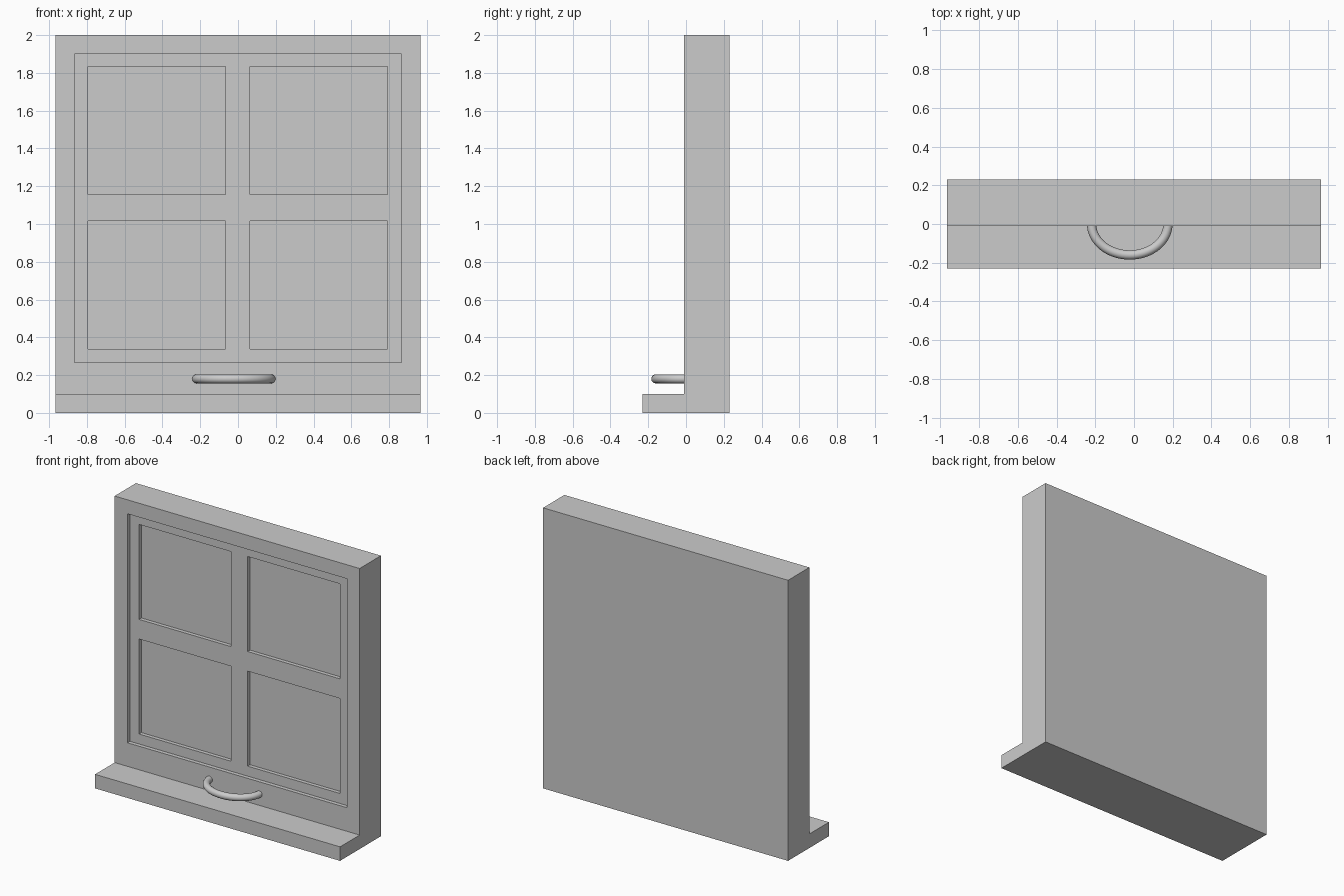
import bpy, bmesh
from math import sin, cos, pi

if "Cube" in bpy.data.objects:
    bpy.data.objects.remove(bpy.data.objects["Cube"])

HALF_W = 0.966
WALL_Y = -0.01      # front plane of the frame
SASH_Y = 0.018      # recessed sash plane
PANE_Y = 0.045      # recessed pane plane


def mesh_object(name, bm):
    bmesh.ops.recalc_face_normals(bm, faces=bm.faces)
    mesh = bpy.data.meshes.new(name)
    bm.to_mesh(mesh)
    bm.free()
    obj = bpy.data.objects.new(name, mesh)
    bpy.context.collection.objects.link(obj)
    return obj


def add_box(bm, x0, x1, y0, y1, z0, z1):
    verts = bmesh.ops.create_cube(bm, size=1)["verts"]
    for v in verts:
        v.co = (x1 if v.co.x > 0 else x0,
                y1 if v.co.y > 0 else y0,
                z1 if v.co.z > 0 else z0)


def cut(obj, cutter):
    cutter.hide_render = True
    mod = obj.modifiers.new("cut", "BOOLEAN")
    mod.operation = "DIFFERENCE"
    mod.solver = "EXACT"
    mod.object = cutter
    bpy.context.view_layer.objects.active = obj
    bpy.ops.object.modifier_apply(modifier=mod.name)
    bpy.data.objects.remove(cutter, do_unlink=True)


# Frame and sill: one L-shaped side profile swept across the width
profile = [(-0.23, 0), (0.23, 0), (0.23, 2), (WALL_Y, 2), (WALL_Y, 0.1), (-0.23, 0.1)]
bm = bmesh.new()
side = bm.faces.new([bm.verts.new((-HALF_W, y, z)) for y, z in profile])
swept = bmesh.ops.extrude_face_region(bm, geom=[side], use_keep_orig=True)["geom"]
bmesh.ops.translate(bm, vec=(2 * HALF_W, 0, 0),
                    verts=[g for g in swept if isinstance(g, bmesh.types.BMVert)])
frame = mesh_object("window_frame", bm)

# Sash recess
bm = bmesh.new()
add_box(bm, -0.865, 0.865, -0.1, SASH_Y, 0.268, 1.90)
cut(frame, mesh_object("sash_cutter", bm))

# Four pane recesses
bm = bmesh.new()
for x0, x1 in ((-0.793, -0.066), (0.064, 0.791)):
    for z0, z1 in ((0.339, 1.016), (1.156, 1.833)):
        add_box(bm, x0, x1, -0.1, PANE_Y, z0, z1)
cut(frame, mesh_object("pane_cutter", bm))

# Handle: half-ellipse tube running into the frame
SEGMENTS, SIDES = 32, 16
CX, CZ, A, B, R = -0.022, 0.18, 0.197, 0.16, 0.024
bm = bmesh.new()
rings = []
for i in range(SEGMENTS + 1):
    t = pi + pi * i / SEGMENTS
    ring = []
    for j in range(SIDES):
        p = 2 * pi * j / SIDES
        k = R * cos(p)
        ring.append(bm.verts.new((CX + (A + k) * cos(t), (B + k) * sin(t), CZ + R * sin(p))))
    rings.append(ring)
for a, b in zip(rings, rings[1:]):
    for j in range(SIDES):
        n = (j + 1) % SIDES
        bm.faces.new((a[j], a[n], b[n], b[j]))
bm.faces.new(rings[0])
bm.faces.new(rings[-1])
handle = mesh_object("handle", bm)
bpy.ops.object.select_all(action="DESELECT")
handle.select_set(True)
bpy.context.view_layer.objects.active = handle
bpy.ops.object.shade_smooth_by_angle()
